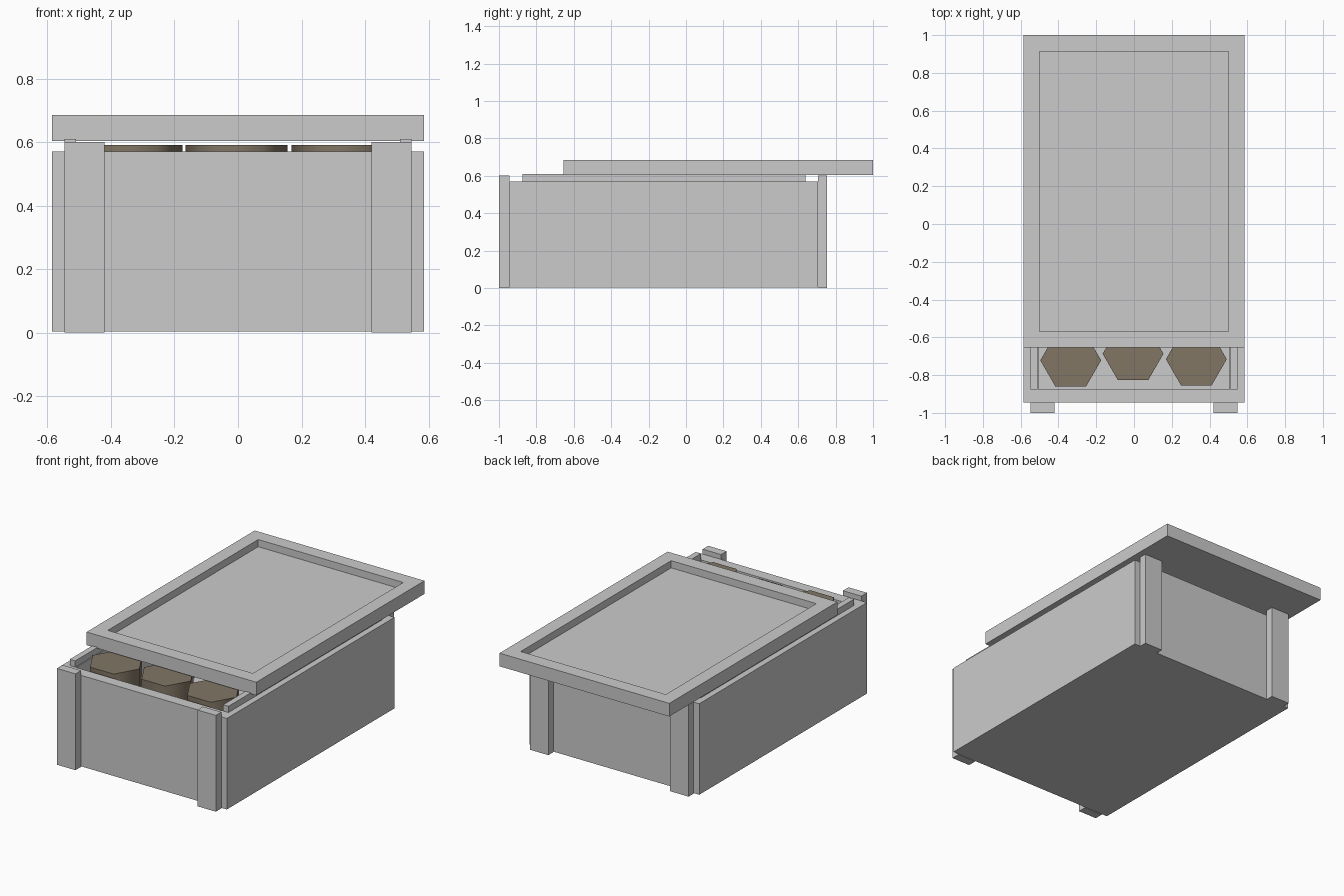
import bpy, bmesh, math
from mathutils import Vector

if "Cube" in bpy.data.objects:
    bpy.data.objects.remove(bpy.data.objects["Cube"])


def finish(bm, name):
    bmesh.ops.recalc_face_normals(bm, faces=bm.faces)
    mesh = bpy.data.meshes.new(name)
    bm.to_mesh(mesh)
    bm.free()
    ob = bpy.data.objects.new(name, mesh)
    bpy.context.collection.objects.link(ob)
    return ob


def block(lo, hi):
    bm = bmesh.new()
    lo, hi = Vector(lo), Vector(hi)
    bmesh.ops.create_cube(bm, size=1)
    for v in bm.verts:
        v.co = (lo + hi) / 2 + v.co * (hi - lo)
    return bm


def tray(name, lo, hi, rim_x, rim_y, depth):
    """Block with a straight-sided recess cut into its top face."""
    bm = block(lo, hi)
    bm.normal_update()
    top = max(bm.faces, key=lambda f: f.calc_center_median().z)
    bmesh.ops.inset_individual(bm, faces=[top], thickness=0.01)
    c = top.calc_center_median()
    half = ((hi[0] - lo[0]) / 2 - rim_x, (hi[1] - lo[1]) / 2 - rim_y)
    for v in top.verts:
        v.co.x = c.x + math.copysign(half[0], v.co.x - c.x)
        v.co.y = c.y + math.copysign(half[1], v.co.y - c.y)
    # inset again with no width, so the recess walls are vertical
    floor = bmesh.ops.extrude_face_region(bm, geom=[top])["geom"]
    if top.is_valid:
        bmesh.ops.delete(bm, geom=[top], context='FACES_ONLY')
    for v in [g for g in floor if isinstance(g, bmesh.types.BMVert)]:
        v.co.z -= depth
    return finish(bm, name)


# Open box and the lid slid back over it
tray("box_body", (-0.585, -0.945, 0.003), (0.585, 0.705, 0.57), 0.08, 0.07, 0.51)
tray("lid", (-0.585, -0.655, 0.603), (0.585, 1.0, 0.685), 0.085, 0.087, 0.045)

# Corner posts and lid rails, mirrored left and right
for s, side in ((-1, "left"), (1, "right")):
    for end, y0, y1 in (("front", -1.0, -0.945), ("back", 0.705, 0.755)):
        x0, x1 = sorted((s * 0.42, s * 0.547))
        finish(block((x0, y0, 0), (x1, y1, 0.6)), f"{end}_{side}_post")
    x0, x1 = sorted((s * 0.51, s * 0.547))
    finish(block((x0, -0.875, 0.57), (x1, 0.64, 0.609)), f"{side}_rail")

# Six-sided rolls standing in the box
brown = bpy.data.materials.new("brown")
brown.diffuse_color = (0.22, 0.18, 0.13, 1)
brown.use_nodes = True
brown.node_tree.nodes["Principled BSDF"].inputs["Base Color"].default_value = brown.diffuse_color
for i, (x, y) in enumerate(((-0.335, -0.722), (-0.005, -0.687), (0.33, -0.716))):
    bpy.ops.mesh.primitive_cylinder_add(vertices=6, radius=0.161, depth=0.53,
                                        location=(x, y, 0.325),
                                        rotation=(0, 0, math.pi / 6))
    roll = bpy.context.object
    roll.name = f"roll_{i + 1}"
    roll.data.materials.append(brown)
    bpy.ops.object.shade_smooth_by_angle(angle=math.radians(65))
